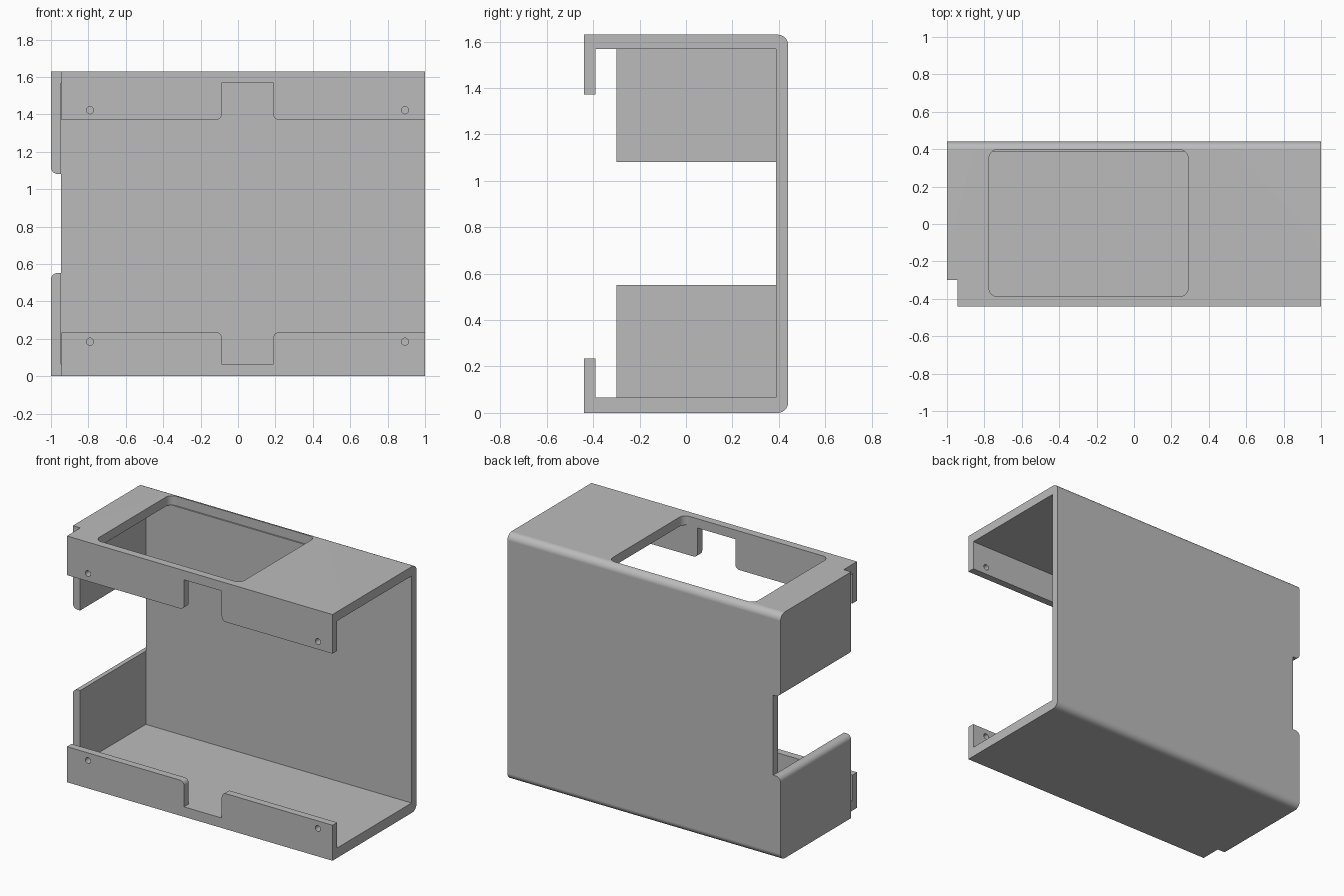
import bpy
import bmesh
from math import cos, sin, pi
from mathutils import Vector

if "Cube" in bpy.data.objects:
    bpy.data.objects.remove(bpy.data.objects["Cube"], do_unlink=True)

# Main dimensions
HEIGHT, DEPTH = 1.63, 0.44
FLOOR, CEILING = 0.066, 1.569      # inner faces of bottom and top plates
BACK, LIP = 0.388, -0.391          # inner faces of back plate and front lips
WALL = -0.946                      # inner face of the end wall

grey = bpy.data.materials.new("plain grey")
grey.use_nodes = True
grey.diffuse_color = (0.5, 0.5, 0.5, 1)
grey.node_tree.nodes["Principled BSDF"].inputs["Base Color"].default_value = (0.5, 0.5, 0.5, 1)


def rounded(corners, steps=8):
    """Outline from (u, v, radius) corners, right angles turned into arcs."""
    pts = []
    for i, (u, v, r) in enumerate(corners):
        p = Vector((u, v))
        if r == 0:
            pts.append(p)
            continue
        to_prev = (Vector(corners[i - 1][:2]) - p).normalized()
        to_next = (Vector(corners[(i + 1) % len(corners)][:2]) - p).normalized()
        centre = p + r * (to_prev + to_next)
        for k in range(steps + 1):
            t = k / steps * pi / 2
            pts.append(centre - r * (cos(t) * to_next + sin(t) * to_prev))
    return pts


def prism(name, outline, axis, start, end):
    """Extrude an outline along x, y or z."""
    place = {"x": lambda u, v, w: (w, u, v),
             "y": lambda u, v, w: (u, w, v),
             "z": lambda u, v, w: (u, v, w)}[axis]
    bm = bmesh.new()
    face = bm.faces.new([bm.verts.new(place(p[0], p[1], start)) for p in outline])
    top = bmesh.ops.extrude_face_region(bm, geom=[face])["geom"]
    shift = Vector(place(0, 0, end - start))
    bmesh.ops.translate(bm, vec=shift, verts=[g for g in top if isinstance(g, bmesh.types.BMVert)])
    bmesh.ops.recalc_face_normals(bm, faces=bm.faces)
    mesh = bpy.data.meshes.new(name)
    bm.to_mesh(mesh)
    bm.free()
    mesh.materials.append(grey)
    obj = bpy.data.objects.new(name, mesh)
    bpy.context.collection.objects.link(obj)
    return obj


def rectangle(u0, u1, v0, v1, r=0):
    return rounded([(u0, v0, r), (u1, v0, r), (u1, v1, r), (u0, v1, r)])


# Outer block with rounded back edges
housing = prism("housing", rounded([(-DEPTH, 0, 0), (DEPTH, 0, 0.045),
                                    (DEPTH, HEIGHT, 0.045), (-DEPTH, HEIGHT, 0)]), "x", -1, 1)

# Front opening, widened by a notch in each lip
low, high, left, right, r = 0.235, 1.371, -0.087, 0.189, 0.03
front_outline = rounded([
    (-1.1, low, 0), (left, low, r), (left, FLOOR, 0), (right, FLOOR, 0), (right, low, r), (1.1, low, 0),
    (1.1, high, 0), (right, high, r), (right, CEILING, 0), (left, CEILING, 0), (left, high, r), (-1.1, high, 0)])

# Gap in the end wall, flared at its outer edge
gap_low, gap_high, flare = 0.552, 1.082, 0.035
gap_outline = rounded([
    (-1.1, gap_low - flare * 2, 0), (-1, gap_low - flare * 2, 0), (-1, gap_low, flare), (WALL, gap_low, 0),
    (WALL, gap_high, 0), (-1, gap_high, flare), (-1, gap_high + flare * 2, 0), (-1.1, gap_high + flare * 2, 0)])

cutters = [
    prism("cavity_cutter", rectangle(LIP, BACK, FLOOR, CEILING), "x", WALL - 0.001, 1.1),
    prism("corner_cutter", rectangle(-1.1, WALL + 0.001, -0.6, -0.3), "z", -0.1, 1.8),
    prism("front_cutter", front_outline, "y", -0.6, LIP + 0.01),
    prism("gap_cutter", gap_outline, "y", -0.6, 0.6),
    prism("window_cutter", rectangle(-0.775, 0.289, -0.388, 0.397, 0.045), "z", CEILING - 0.001, 1.8),
]

# Screw holes through both lips
for x in (-0.791, 0.893):
    for z in (0.185, 1.422):
        ring = [(x + 0.019 * cos(k * pi / 12), z + 0.019 * sin(k * pi / 12)) for k in range(24)]
        cutters.append(prism("hole_cutter", ring, "y", -0.6, LIP + 0.05))

bpy.ops.object.select_all(action="DESELECT")
bpy.context.view_layer.objects.active = housing
housing.select_set(True)
for cutter in cutters:
    cutter.hide_render = True
    mod = housing.modifiers.new("cut", "BOOLEAN")
    mod.operation = "DIFFERENCE"
    mod.solver = "EXACT"
    mod.object = cutter
    bpy.ops.object.modifier_apply(modifier=mod.name)
    bpy.data.objects.remove(cutter, do_unlink=True)

# Smooth curved edges, keep flat faces flat
bpy.ops.object.shade_smooth_by_angle(angle=pi / 6)
weighted = housing.modifiers.new("flat faces", "WEIGHTED_NORMAL")
weighted.keep_sharp = True
